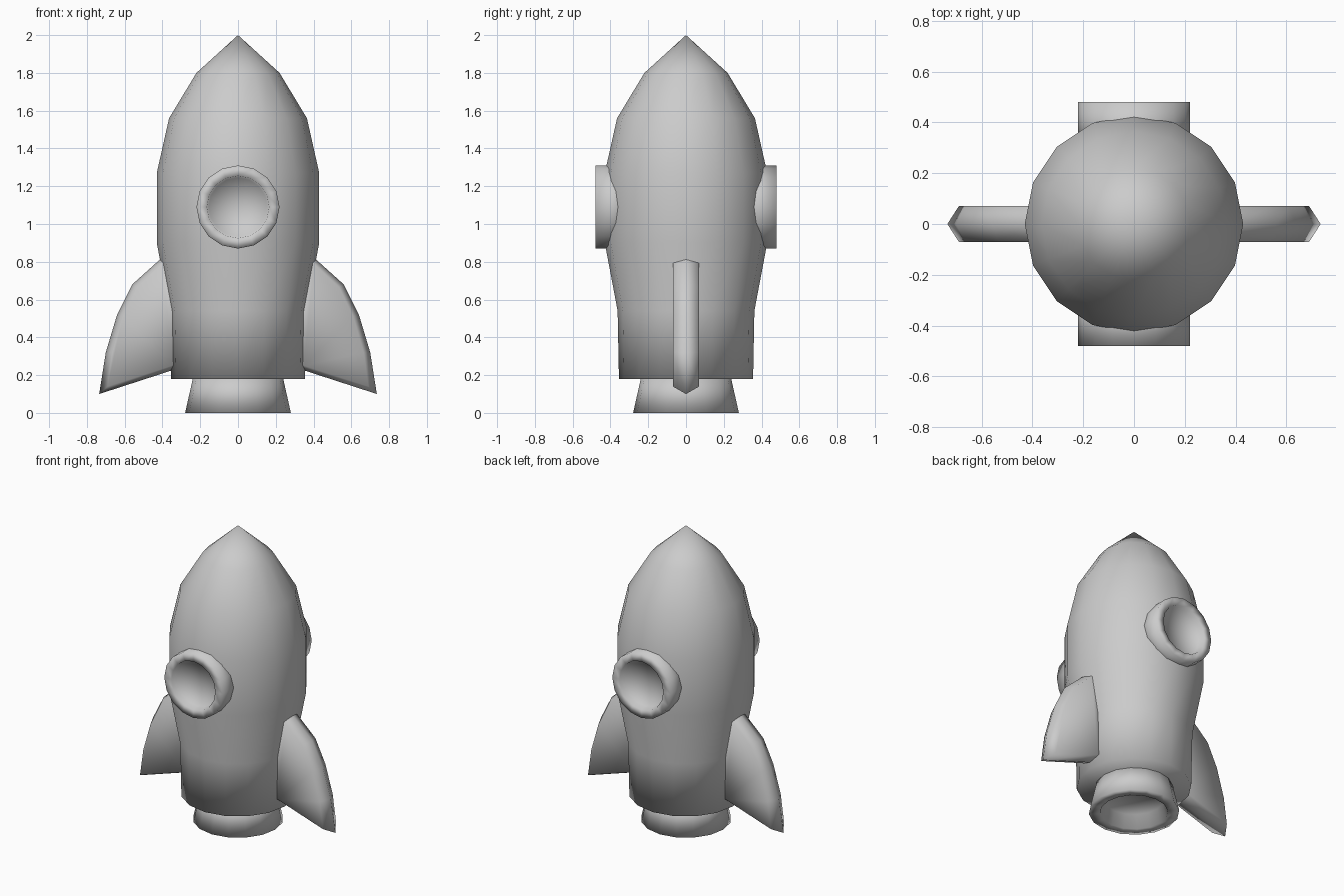
import bpy, bmesh, math
from mathutils import Matrix

if "Cube" in bpy.data.objects:
    bpy.data.objects.remove(bpy.data.objects["Cube"])

SIDES = 16


def finish(name, bm):
    bmesh.ops.remove_doubles(bm, verts=bm.verts, dist=1e-5)
    bmesh.ops.recalc_face_normals(bm, faces=bm.faces)
    for f in bm.faces:
        f.smooth = True
    mesh = bpy.data.meshes.new(name)
    bm.to_mesh(mesh)
    bm.free()
    obj = bpy.data.objects.new(name, mesh)
    bpy.context.collection.objects.link(obj)
    return obj


def lathe(name, profile, matrix=Matrix()):
    """Revolve (radius, height) points around z, then place with matrix."""
    bm = bmesh.new()
    verts = [bm.verts.new((r, 0, z)) for r, z in profile]
    edges = [bm.edges.new(pair) for pair in zip(verts, verts[1:])]
    bmesh.ops.spin(bm, geom=verts + edges, cent=(0, 0, 0), axis=(0, 0, 1),
                   angle=math.tau, steps=SIDES)
    bm.transform(matrix)
    return finish(name, bm)


def fin(name, side):
    """Plate with a central ridge line and an inset outline on each face."""
    ridge = [(0.30, 0.89), (0.41, 0.815), (0.56, 0.68), (0.64, 0.52),
             (0.70, 0.32), (0.735, 0.10), (0.35, 0.225), (0.30, 0.24)]
    face = [(0.30, 0.86), (0.40, 0.79), (0.535, 0.665), (0.61, 0.51),
            (0.665, 0.32), (0.69, 0.14), (0.35, 0.25), (0.30, 0.265)]
    bm = bmesh.new()
    rings = [[bm.verts.new((side * x, y, z)) for x, z in outline]
             for outline, y in ((face, -0.07), (ridge, 0), (face, 0.07))]
    n = len(ridge)
    for a, b in zip(rings, rings[1:]):
        for i in range(n):
            j = (i + 1) % n
            bm.faces.new((a[i], a[j], b[j], b[i]))
    bm.faces.new(rings[0])
    bm.faces.new(rings[2])
    return finish(name, bm)


# Hull
lathe("hull", [(0, 0.18), (0.355, 0.18), (0.362, 0.54), (0.43, 0.90),
               (0.43, 1.27), (0.365, 1.56), (0.22, 1.80), (0, 2.0)])

# Exhaust nozzle with a recessed underside
lathe("nozzle", [(0, 0.20), (0.235, 0.20), (0.28, 0), (0.21, 0),
                 (0.185, 0.09), (0, 0.09)])

# Portholes, front and back: rim with a shallow dish
porthole = [(0, 0.30), (0.22, 0.30), (0.22, 0.48), (0.165, 0.48),
            (0.155, 0.437), (0, 0.433)]
for name, sign in (("front_porthole", 1), ("back_porthole", -1)):
    lathe(name, porthole, Matrix.Translation((0, 0, 1.09))
          @ Matrix.Rotation(sign * math.pi / 2, 4, 'X'))

# Side fins
fin("right_fin", 1)
fin("left_fin", -1)
